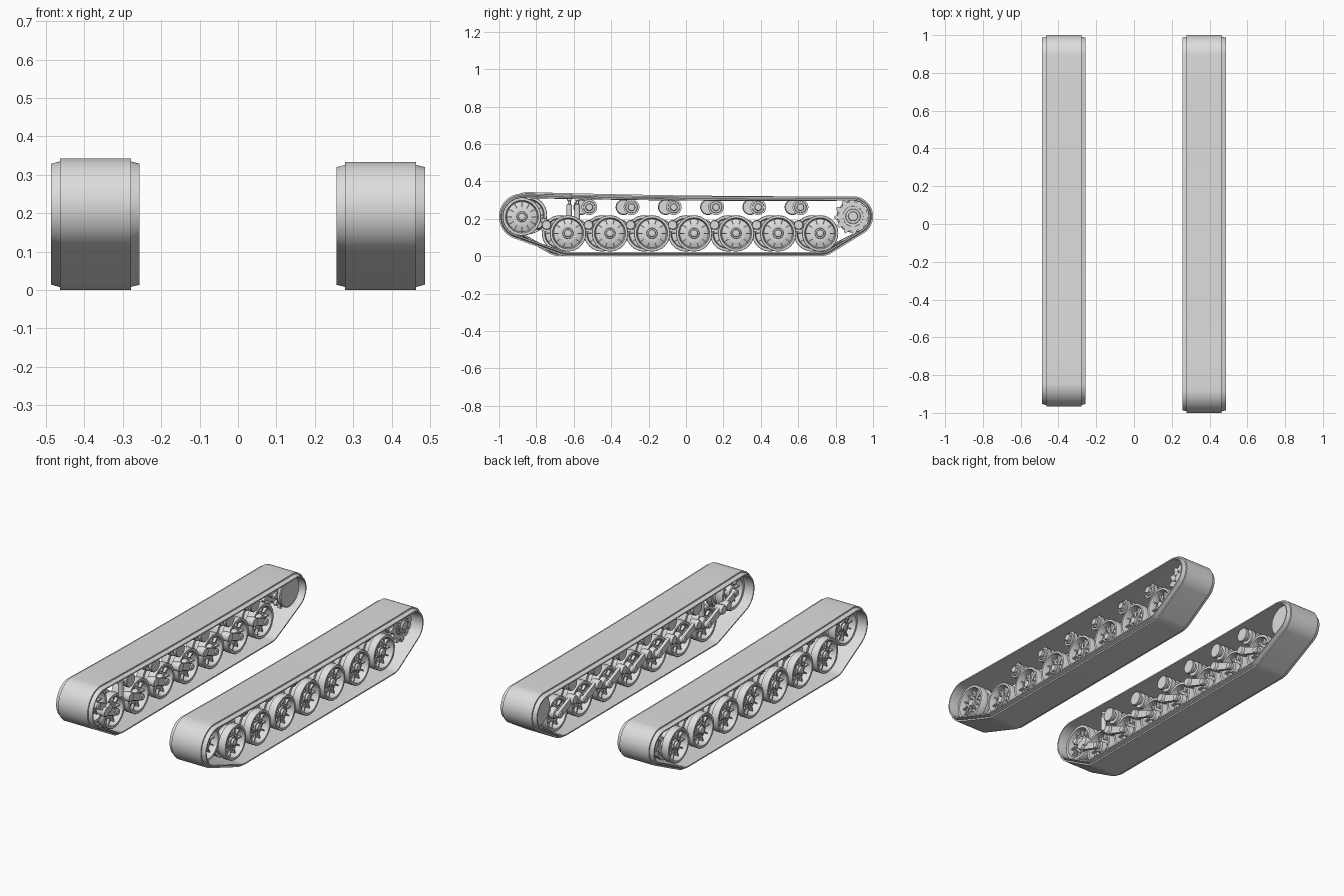
import bpy, bmesh, math
from mathutils import Matrix, Vector

cube = bpy.data.objects.get("Cube")
if cube:
    bpy.data.objects.remove(cube)

steel = bpy.data.materials.new("light_grey_metal")
steel.use_nodes = True
GREY = (0.72, 0.72, 0.72, 1)
steel.diffuse_color = GREY
steel.node_tree.nodes["Principled BSDF"].inputs["Base Color"].default_value = GREY
made = []


def loft(bm, rings, side, closed=False):
    """Skin a list of equal point rings, capped or closed into a loop."""
    vs = [[bm.verts.new((x * side, y, z)) for x, y, z in ring] for ring in rings]
    pairs = list(zip(vs, vs[1:]))
    if closed:
        pairs.append((vs[-1], vs[0]))
    for a, b in pairs:
        for i in range(len(a)):
            j = (i + 1) % len(a)
            bm.faces.new((a[i], a[j], b[j], b[i]))
    if not closed:
        bm.faces.new(vs[0])
        bm.faces.new(vs[-1])


def lathe(bm, profile, side, n=32, y=0, z=0):
    """Turn (x, radius) points round the axle."""
    angles = [math.tau * i / n for i in range(n)]
    loft(bm, [[(x, y + r * math.cos(a), z + r * math.sin(a)) for a in angles]
              for x, r in profile], side)


def box(bm, x, r, size, angle, side):
    """Box at a radius and angle round the axle."""
    m = (Matrix.Rotation(angle, 4, 'X') @ Matrix.Translation((x * side, r, 0))
         @ Matrix.Diagonal((*size, 1)))
    bmesh.ops.create_cube(bm, size=1, matrix=m)


def outline(circles, inset=0, n=72, sag=0):
    """Taut loop round circles given as (y, z, radius)."""
    pts = []
    for i in range(n):
        a = math.tau * (i + 0.5) / n
        d = Vector((math.cos(a), math.sin(a)))
        y, z, r = max(circles, key=lambda c: c[0] * d.x + c[1] * d.y + c[2])
        p = Vector((y, z)) + d * (r - inset)
        # Slack along the long upper run
        if sag and pts and p.y > 0.25 and abs(p.x - pts[-1].x) > 1:
            q = pts[-1].copy()
            for k in range(1, 12):
                t = k / 12
                pts.append(q.lerp(p, t) - Vector((0, sag * 4 * t * (1 - t))))
        pts.append(p)
    return pts


def prism(bm, pts, x0, x1, side):
    loft(bm, [[(x, p[0], p[1]) for p in pts] for x in (x0, x1)], side)


def finish(bm, name):
    bmesh.ops.recalc_face_normals(bm, faces=bm.faces)
    mesh = bpy.data.meshes.new(name)
    bm.to_mesh(mesh)
    bm.free()
    mesh.materials.append(steel)
    return mesh


def place(mesh, name, y=0, z=0):
    ob = bpy.data.objects.new(name, mesh)
    ob.location = (0, y, z)
    bpy.context.collection.objects.link(ob)
    made.append(ob)


def wheel_mesh(name, side, r, ribs):
    """Double dished wheel with ribs and a bolted hub."""
    bm = bmesh.new()
    rim = r * 0.84
    lathe(bm, [(.424, .012), (.422, .018), (.41, .02), (.41, .027), (.4, .029),
               (.4, .05), (.388, rim - .005), (.42, rim), (.427, rim + .002),
               (.427, r - .002), (.424, r), (.385, r), (.385, rim), (.355, rim),
               (.355, r), (.316, r), (.313, r - .002), (.313, rim),
               (.35, rim - .005), (.345, .034), (.32, .028), (.315, .015)], side)
    for i in range(ribs):
        a = math.tau * i / ribs
        for x in (.396, .343):
            box(bm, x, (rim + .048) / 2, (.022, rim - .046, .006), a, side)
    for i in range(8):
        box(bm, .402, .039, (.012, .009, .009), math.tau * (i + .5) / 8, side)
    return finish(bm, name)


def sprocket_mesh(name, side):
    bm = bmesh.new()
    teeth = []
    for i in range(48):
        a, r = math.tau * i / 48, .099 if i % 4 < 2 else .078
        teeth.append((r * math.cos(a), r * math.sin(a)))
    for x in (.325, .4):
        prism(bm, teeth, x, x + .016, side)
    # Drum, stepped hub and drive housing plate
    lathe(bm, [(.435, .014), (.435, .024), (.425, .026), (.425, .038), (.42, .04),
               (.42, .054), (.4, .058), (.34, .06), (.318, .06), (.318, .084),
               (.313, .087), (.3, .087), (.296, .082)], side)
    for i in range(10):
        box(bm, .422, .047, (.01, .007, .007), math.tau * i / 10, side)
    return finish(bm, name)


def roller_mesh(name, side):
    bm = bmesh.new()
    lathe(bm, [(.42, .012), (.42, .017), (.41, .02), (.41, .03), (.402, .032),
               (.402, .042), (.38, .042), (.38, .033), (.35, .033), (.35, .042),
               (.325, .042), (.325, .024), (.305, .024), (.305, .04), (.291, .04),
               (.288, .037)], side)
    for i in range(6):
        box(bm, .412, .024, (.008, .006, .006), math.tau * i / 6, side)
    return finish(bm, name)


def arm_mesh(name, side, dy, dz):
    """Swing arm from a wheel axle to its hull pivot."""
    bm = bmesh.new()
    prism(bm, outline([(0, 0, .018), (dy, dz, .022)], n=32), .294, .312, side)
    lathe(bm, [(.345, .016), (.294, .02), (.288, .016)], side, 20)
    lathe(bm, [(.33, .022), (.312, .026), (.286, .026), (.28, .022)], side, 20, dy, dz)
    return finish(bm, name)


WHEELS, STEP, AXLE = 7, .2247, .122
for label, side, shift, idler in (("left", 1, 0, (-.877, .211)),
                                  ("right", -1, -.043, (-.844, .220))):
    first = -.631 + shift
    wheel_ys = [first + STEP * i for i in range(WHEELS)]
    drive = (.893, .213)

    # Track belt: narrow tread pad on a wider band
    loop = [(*idler, .123), (*drive, .107),
            (wheel_ys[0], AXLE, AXLE), (wheel_ys[-1], AXLE, AXLE)]
    section = [(.279, 0), (.464, 0), (.464, .008), (.487, .014), (.487, .021),
               (.462, .023), (.281, .023), (.256, .021), (.256, .014), (.279, .008)]
    bm = bmesh.new()
    loft(bm, [[(x, p.x, p.y) for p in outline(loop, t, sag=.007)]
              for x, t in section], side, closed=True)
    place(finish(bm, "belt"), label + "_track_belt")

    # Road wheels on trailing swing arms
    wheel = wheel_mesh("road_wheel", side, .097, 10)
    arm = arm_mesh("swing_arm", side, -.115, .045)
    for i, y in enumerate(wheel_ys):
        place(wheel, f"{label}_road_wheel_{i + 1}", y, AXLE)
        place(arm, f"{label}_swing_arm_{i + 1}", y, AXLE)

    # Return rollers
    roller = roller_mesh("return_roller", side)
    for i in range(WHEELS - 1):
        place(roller, f"{label}_return_roller_{i + 1}", first + .114 + STEP * i * 1.005, .262)

    # Front idler with crank, rear drive sprocket
    place(wheel_mesh("idler", side, .102, 12), label + "_idler_wheel", *idler)
    place(arm_mesh("idler_crank", side, .085, -.04), label + "_idler_crank", *idler)
    place(sprocket_mesh("sprocket", side), label + "_drive_sprocket", *drive)

    # Upright damper behind the idler
    bm = bmesh.new()
    post = [(.19, .015), (.275, .015), (.278, .008), (.295, .008), (.297, .011), (.308, .011)]
    angles = [math.tau * i / 16 for i in range(16)]
    loft(bm, [[(.308 + r * math.cos(a), r * math.sin(a), z) for a in angles]
              for z, r in post], side)
    place(finish(bm, "damper"), label + "_damper", first + .05)

# Smooth shading with sharp edges kept
bpy.ops.object.select_all(action='DESELECT')
for ob in made:
    ob.select_set(True)
bpy.context.view_layer.objects.active = made[0]
bpy.ops.object.shade_smooth_by_angle(angle=math.radians(35))
